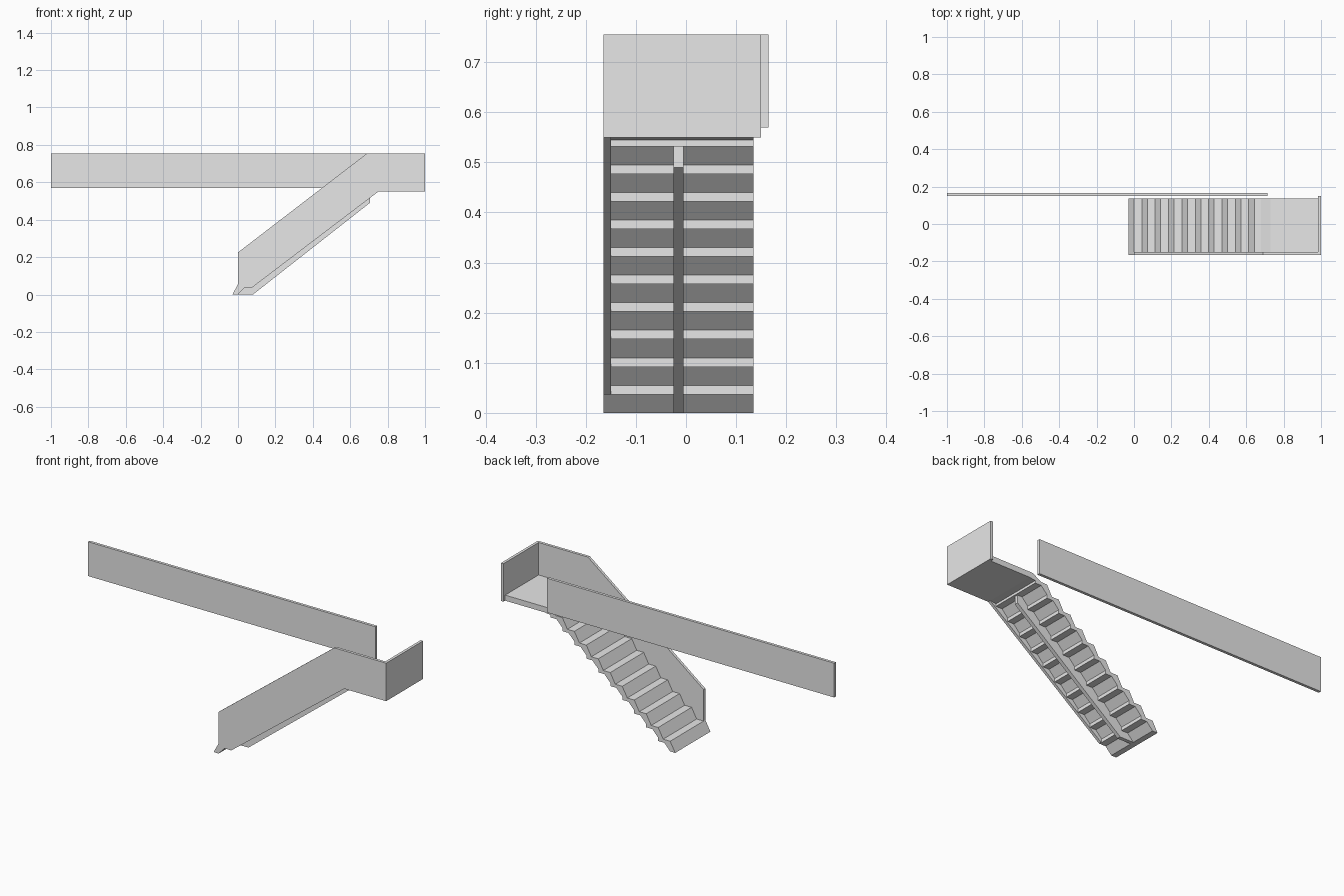
import bpy, bmesh

cube = bpy.data.objects.get("Cube")
if cube:
    bpy.data.objects.remove(cube, do_unlink=True)

grey = bpy.data.materials.new("light_grey")
grey.use_nodes = True
colour = (0.8, 0.8, 0.8, 1)
grey.diffuse_color = colour
grey.node_tree.nodes["Principled BSDF"].inputs["Base Color"].default_value = colour


def extrude_profile(name, points, y0, y1):
    """Solid made from an (x, z) outline swept from y0 to y1."""
    bm = bmesh.new()
    face = bm.faces.new([bm.verts.new((x, y0, z)) for x, z in points])
    swept = bmesh.ops.extrude_face_region(bm, geom=[face])["geom"]
    verts = [v for v in swept if isinstance(v, bmesh.types.BMVert)]
    bmesh.ops.translate(bm, verts=verts, vec=(0, y1 - y0, 0))
    bmesh.ops.recalc_face_normals(bm, faces=bm.faces)
    mesh = bpy.data.meshes.new(name)
    bm.to_mesh(mesh)
    bm.free()
    mesh.materials.append(grey)
    obj = bpy.data.objects.new(name, mesh)
    bpy.context.collection.objects.link(obj)
    return obj


def rectangle(x0, x1, z0, z1):
    return [(x0, z0), (x1, z0), (x1, z1), (x0, z1)]


# Flight of steps with raked risers, joined to the landing slab
STEPS, RUN, RISE = 10, 0.0715, 0.055
SLAB, RAKE = 0.018, 0.03
FRONT, INNER, BACK = -0.165, -0.15, 0.135
upper, lower = [], []
for i in range(STEPS):
    x, z = i * RUN, i * RISE
    upper += [(x - RAKE, z), (x, z + RISE)]
    lower += [(x, z), (x + 0.035, z + RISE - SLAB), (x + RUN, z + RISE - SLAB)]
upper += [(0.68, 0.55), (0.73, 0.58), (0.985, 0.58)]
lower += [(0.715, 0.545), (0.75, 0.55), (0.985, 0.55)]
extrude_profile("steps_and_landing", upper + lower[::-1], INNER, BACK)

# Toe of the lowest step, running on under the front parapet
extrude_profile("step_toe", [(-RAKE, 0), (0, 0), (0, RISE)], FRONT, INNER)

# Central beam under the steps
extrude_profile("stringer", [(0, 0), (0.08, 0), (0.705, 0.49), (0.705, 0.54),
                             (0.68, 0.54), (0, 0.018)], -0.025, -0.005)

# Parapets along the flight, the landing end and the gallery behind
extrude_profile("front_parapet", [(0, 0), (0.035, 0.037), (0.075, 0.037),
                                  (0.75, 0.55), (1, 0.55), (1, 0.755),
                                  (0.69, 0.755), (0, 0.225)], FRONT, INNER)
extrude_profile("end_parapet", rectangle(0.985, 1, 0.55, 0.755), INNER, 0.15)
extrude_profile("gallery_parapet", rectangle(-1, 0.715, 0.57, 0.755), 0.15, 0.165)
